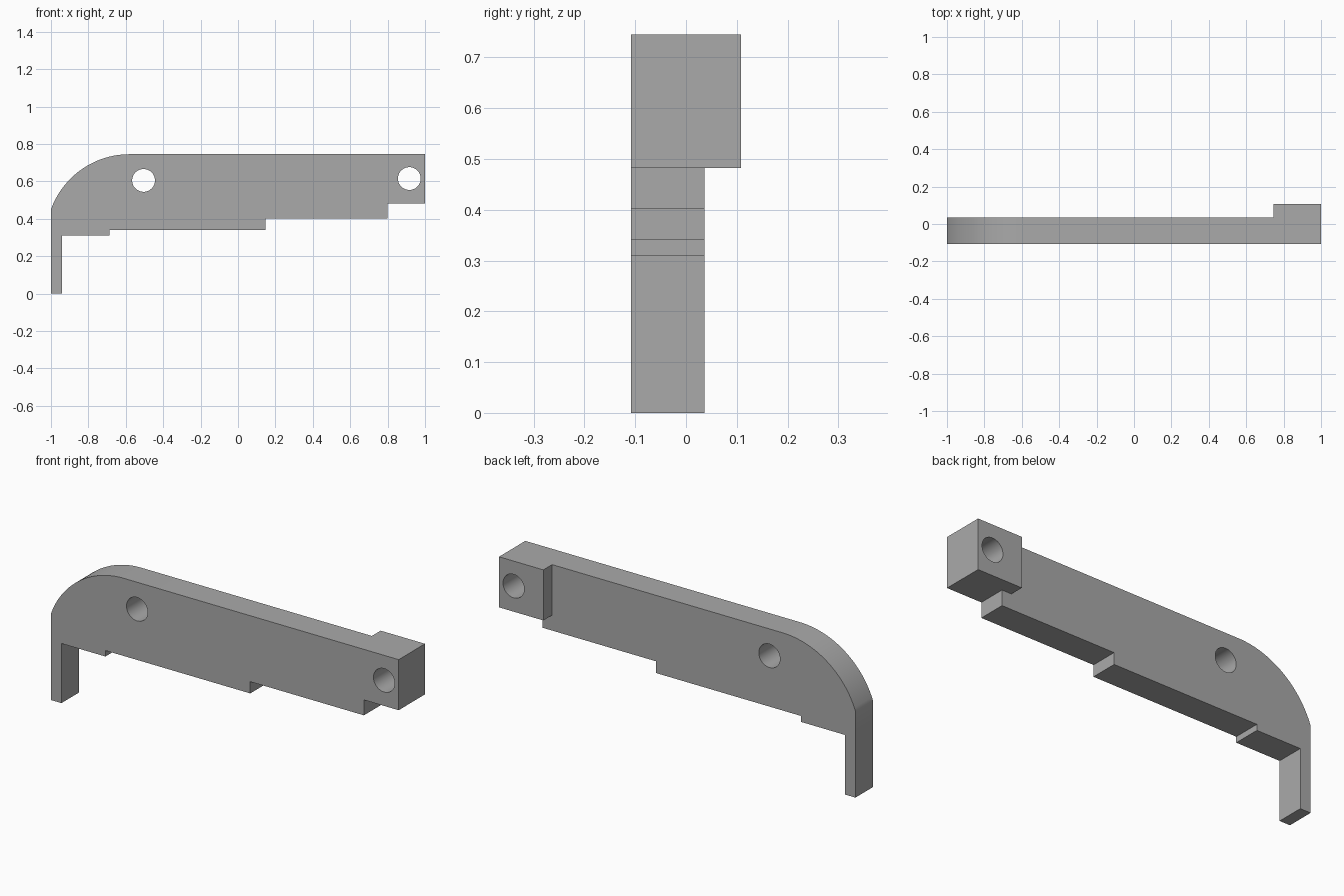
import bpy, bmesh, math

cube = bpy.data.objects.get("Cube")
if cube:
    bpy.data.objects.remove(cube, do_unlink=True)

FRONT, PLATE_BACK, BLOCK_BACK = -0.108, 0.036, 0.108
TOP = 0.745

grey = bpy.data.materials.new("plain_grey")
grey.use_nodes = True
grey.diffuse_color = (0.4, 0.4, 0.4, 1)
grey.node_tree.nodes["Principled BSDF"].inputs["Base Color"].default_value = (0.4, 0.4, 0.4, 1)


def extrude_outline(name, outline, y0, y1):
    """Solid made by sweeping an x-z outline along y."""
    bm = bmesh.new()
    face = bm.faces.new([bm.verts.new((x, y0, z)) for x, z in outline])
    swept = bmesh.ops.extrude_face_region(bm, geom=[face])["geom"]
    verts = [v for v in swept if isinstance(v, bmesh.types.BMVert)]
    bmesh.ops.translate(bm, verts=verts, vec=(0, y1 - y0, 0))
    bmesh.ops.recalc_face_normals(bm, faces=bm.faces)
    mesh = bpy.data.meshes.new(name)
    bm.to_mesh(mesh)
    bm.free()
    mesh.materials.append(grey)
    obj = bpy.data.objects.new(name, mesh)
    bpy.context.collection.objects.link(obj)
    return obj


def arc(cx, cz, radius, start, end, steps):
    angles = [start + (end - start) * i / steps for i in range(steps + 1)]
    return [(cx + radius * math.cos(a), cz + radius * math.sin(a)) for a in angles]


def combine(target, tool, operation):
    mod = target.modifiers.new(tool.name, 'BOOLEAN')
    mod.object, mod.operation, mod.solver = tool, operation, 'EXACT'
    bpy.ops.object.select_all(action='DESELECT')
    target.select_set(True)
    bpy.context.view_layer.objects.active = target
    bpy.ops.object.modifier_apply(modifier=mod.name)
    bpy.data.objects.remove(tool, do_unlink=True)


# Plate with stepped underside, hanging leg and rounded shoulder
radius, arc_x = 0.4465, -0.58
shoulder = arc(arc_x, TOP - radius, radius, math.pi / 2,
               math.pi - math.acos((1 + arc_x) / radius), 32)
underside = [(-1, 0), (-0.94, 0), (-0.94, 0.31), (-0.687, 0.31), (-0.687, 0.341),
             (0.146, 0.341), (0.146, 0.402), (0.8, 0.402), (0.8, 0.482), (1, 0.482)]
bracket = extrude_outline("bracket", underside + [(1, TOP)] + shoulder, FRONT, PLATE_BACK)

# Thicker mounting block at the end
block = extrude_outline("mounting_block", [(0.745, 0.482), (1, 0.482), (1, TOP), (0.745, TOP)],
                        0, BLOCK_BACK)
combine(bracket, block, 'UNION')

# Round through holes
for name, x, z in (("shoulder_hole", -0.505, 0.605), ("block_hole", 0.916, 0.615)):
    cutter = extrude_outline(name, arc(x, z, 0.061, 0, math.tau, 48)[:-1], -0.3, 0.3)
    cutter.hide_render = True
    combine(bracket, cutter, 'DIFFERENCE')

bpy.ops.object.shade_smooth_by_angle(angle=math.radians(25))
